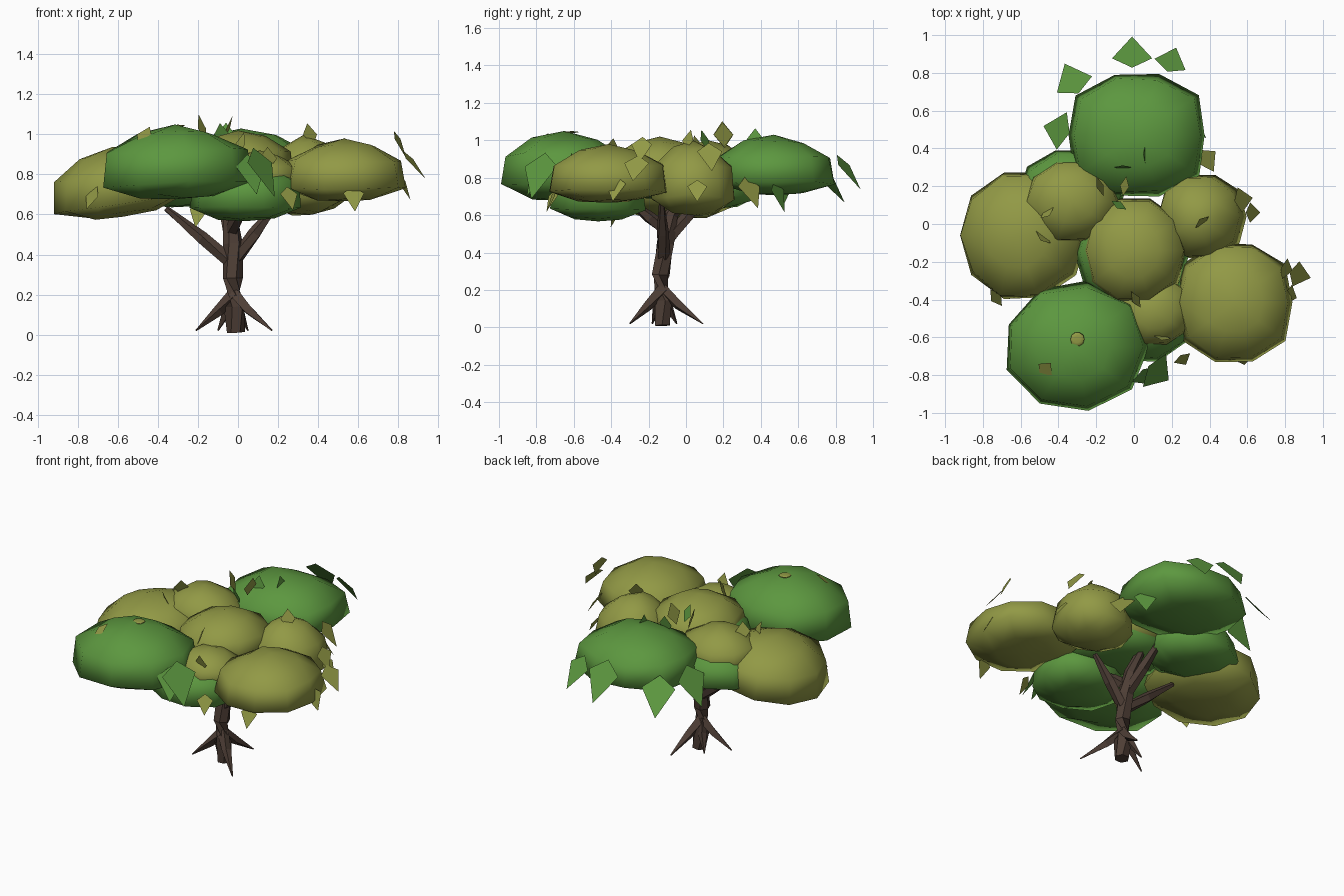
import bpy, bmesh, math, random
from mathutils import Vector, Euler

random.seed(4)
if "Cube" in bpy.data.objects:
    bpy.data.objects.remove(bpy.data.objects["Cube"], do_unlink=True)


def material(name, rgb):
    m = bpy.data.materials.new(name)
    m.use_nodes = True
    color = (*rgb, 1)
    m.diffuse_color = color
    m.node_tree.nodes["Principled BSDF"].inputs["Base Color"].default_value = color
    return m


GREEN = material("leaf green", (0.108, 0.312, 0.05))
OLIVE = material("olive green", (0.287, 0.32, 0.06))
BARK = material("dark bark", (0.075, 0.048, 0.036))


def finish(name, bm, mat, smooth=False):
    bmesh.ops.recalc_face_normals(bm, faces=bm.faces)
    mesh = bpy.data.meshes.new(name)
    bm.to_mesh(mesh)
    bm.free()
    mesh.materials.append(mat)
    for p in mesh.polygons:
        p.use_smooth = smooth
    obj = bpy.data.objects.new(name, mesh)
    bpy.context.collection.objects.link(obj)


def skin_rings(bm, rings):
    """Bridge successive vertex rings with quads."""
    n = len(rings[0])
    for a, b in zip(rings, rings[1:]):
        for i in range(n):
            j = (i + 1) % n
            bm.faces.new((a[i], a[j], b[j], b[i]))


# Tapered limbs: trunk, branches and roots
def limb(name, points, radii, sides=5):
    bm = bmesh.new()
    pts = [Vector(p) for p in points]
    rings = []
    for k, (p, r) in enumerate(zip(pts, radii)):
        d = pts[min(k + 1, len(pts) - 1)] - pts[max(k - 1, 0)]
        turn = d.to_track_quat('Z', 'Y')
        rings.append([bm.verts.new(p + turn @ Vector((
            r * math.cos(math.tau * i / sides + k * 0.3),
            r * math.sin(math.tau * i / sides + k * 0.3), 0))) for i in range(sides)])
    skin_rings(bm, rings)
    bm.faces.new(rings[0])
    bm.faces.new(rings[-1])
    finish(name, bm, BARK)


limb("trunk", [(-.01, -.125, 0.01), (-.02, -.13, .14), (-.025, -.135, .28), (-.025, -.11, .45),
               (-.04, -.08, .6), (-.06, .03, .76)],
     [.045, .055, .05, .05, .038, .02], 6)
base = Vector((-.02, -.13, 0))
roots = {"front_left_root": (.19, -.17), "right_root": (-.19, -.05),
         "back_root": (.07, .22), "small_back_root": (-.08, .08)}
for name, (x, y) in roots.items():
    out = Vector((x, y, 0))
    limb(name, [base + Vector((0, 0, .2)), base + out * .4 + Vector((0, 0, .12)),
                base + out + Vector((0, 0, .02))], [.035, .028, .004], 4)
branches = {"right_branch": ((-.03, -.12, .36), (-.36, -.07, .63)),
            "left_branch": ((-.01, -.12, .38), (.2, -.13, .66)),
            "front_branch": ((-.03, -.11, .52), (.03, -.3, .67)),
            "back_branch": ((-.03, -.11, .45), (-.1, .16, .78))}
for name, (start, tip) in branches.items():
    start, tip = Vector(start), Vector(tip)
    limb(name, [start, start.lerp(tip, .45), tip], [.035, .034, .015])


# Foliage clumps: squashed faceted domes with conical caps and soft shading
PROFILE = [(.5, .06), (1, .22), (.93, .65), (.5, .88)]


def clump(name, mat, x, y, rx, ry, low, high, tilt=(0, 0), sides=10, square=2.2):
    bm = bmesh.new()
    h = high - low
    rot = Euler((*tilt, 0))

    def vert(r, a, t):
        c, s = math.cos(a), math.sin(a)
        r *= (abs(c) ** square + abs(s) ** square) ** (-1 / square)
        v = Vector((rx * r * c, ry * r * s, (t - .5) * h))
        v.rotate(rot)
        return bm.verts.new(v + Vector((x, y, low + h / 2)))

    rings = []
    for r, t in PROFILE:
        rings.append([vert(r * random.uniform(.98, 1.03), math.tau * i / sides,
                           t + random.uniform(-.03, .03)) for i in range(sides)])
    skin_rings(bm, rings)
    for ring, t in ((rings[0], .02), (rings[-1], 1)):
        tip = vert(0, 0, t)
        for i in range(sides):
            bm.faces.new((ring[i], ring[(i + 1) % sides], tip))
    finish(name, bm, mat, True)


clump("back_clump", GREEN, .015, .47, .36, .32, .70, 1.03, square=3)
clump("front_right_clump", GREEN, -.31, -.65, .38, .345, .67, 1.05, (0, -.03), sides=9)
clump("left_clump", OLIVE, .53, -.415, .305, .315, .66, .98, square=2.6)
clump("right_clump", OLIVE, -.6, -.06, .34, .35, .58, .94, (0, -.15), square=2)
clump("back_left_clump", OLIVE, .35, .04, .23, .23, .59, 1.0, (0, -.1))
clump("upper_right_clump", OLIVE, -.33, .12, .25, .22, .72, 1.0)
clump("upper_right_underside", GREEN, -.33, .15, .28, .25, .63, .92)
clump("centre_clump", OLIVE, 0, -.14, .275, .285, .72, 1.02)
clump("centre_underside", GREEN, -.01, -.15, .3, .27, .68, .95)
clump("front_clump", OLIVE, .11, -.46, .2, .19, .7, .92)
clump("front_underside", GREEN, .04, -.47, .28, .26, .56, .88)
clump("olive_patch", OLIVE, -.3, -.61, .037, .037, 1.04, 1.049)


# Loose kite-shaped leaves: centre x, y, z, length, downward pitch, heading (degrees)
def leaves(name, mat, table, widest=.2):
    bm = bmesh.new()
    for x, y, z, size, pitch, heading in table:
        pitch, yaw = math.radians(pitch), math.radians(heading)
        along = Vector((math.cos(yaw) * math.cos(pitch), math.sin(yaw) * math.cos(pitch), -math.sin(pitch)))
        across = Vector((-math.sin(yaw), math.cos(yaw), 0)) * size * .38
        c = Vector((x, y, z))
        mid = c - along * size * widest
        bm.faces.new([bm.verts.new(v) for v in (
            c - along * size * .5, mid + across, c + along * size * .5, mid - across)])
    finish(name, bm, mat)


leaves("drooping_green_leaves", GREEN, [
    (-.01, .91, .84, .28, 54, 90), (.2, .87, .83, .23, 54, 70), (-.33, .77, .77, .27, 50, 115),
    (-.41, .5, .76, .27, 58, 165), (.13, -.79, .81, .28, 62, -35), (.07, -.81, .8, .22, 65, -60),
    (.33, .5, .7, .18, 70, 60)])
leaves("drooping_olive_leaves", OLIVE, [
    (.39, .35, .72, .2, 57, 40), (.63, .06, .73, .14, 57, 0), (.58, .13, .91, .18, 57, 10),
    (.83, -.38, .74, .15, 63, -20), (.88, -.27, .85, .18, 50, -15), (.81, -.24, .95, .15, 65, -15),
    (.26, -.72, .68, .13, 63, -60), (.58, -.72, .68, .14, 68, -80), (-.2, -.38, .6, .14, 68, 240)])
leaves("square_olive_leaves", OLIVE, [
    (-.73, -.39, .69, .14, 63, 215), (-.48, -.07, .93, .13, 69, 50), (-.46, .06, .97, .12, 69, 130),
    (-.05, .2, 1.03, .14, 70, 170), (.36, .01, 1, .12, 69, 310), (.01, -.4, .95, .13, 69, 210),
    (-.47, -.77, 1, .12, 40, 230), (.15, -.6, .88, .12, 74, 80), (-.18, .2, 1.03, .15, 75, 20)], 0)
leaves("square_green_leaves", GREEN, [
    (-.06, .3, 1, .12, 80, 270), (.06, .37, 1, .13, 80, 0), (-.08, .1, 1, .12, 70, 60)], 0)
